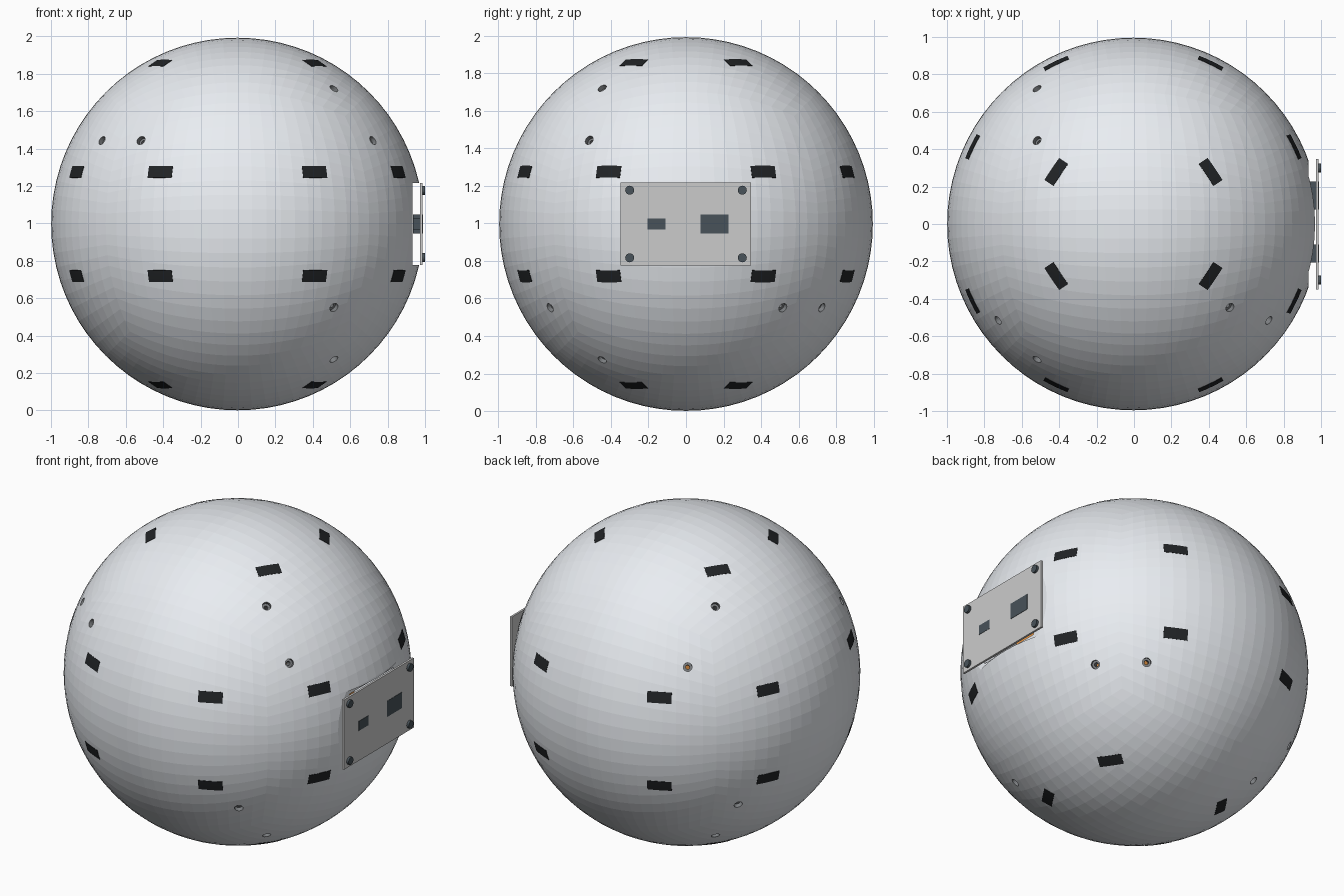
import bpy, bmesh, math
from mathutils import Vector, Matrix

if "Cube" in bpy.data.objects:
    bpy.data.objects.remove(bpy.data.objects["Cube"])

CENTER = Vector((-0.003, 0, 0.997))
R, R_IN = 0.996, 0.90
AT_CENTER = Matrix.Translation((0, 0, CENTER.z))


def material(name, rgb):
    m = bpy.data.materials.new(name)
    m.diffuse_color = (*rgb, 1)
    m.use_nodes = True
    m.node_tree.nodes["Principled BSDF"].inputs["Base Color"].default_value = m.diffuse_color
    return m


PALE = material("pale_grey", (0.82, 0.85, 0.89))
PLATE = material("plate_grey", (0.80, 0.81, 0.81))
STEEL = material("steel", (0.2, 0.21, 0.22))
BLACK = material("black", (0.015, 0.017, 0.019))
SLATE = material("slate", (0.065, 0.085, 0.1))
ORANGE = material("orange", (0.85, 0.32, 0.06))


def finish(name, bm, mat=None):
    me = bpy.data.meshes.new(name)
    bm.to_mesh(me)
    bm.free()
    ob = bpy.data.objects.new(name, me)
    bpy.context.collection.objects.link(ob)
    if mat:
        me.materials.append(mat)
    return ob


def box(name, lo, hi, mat=None):
    bm = bmesh.new()
    lo, hi = Vector(lo), Vector(hi)
    m = AT_CENTER @ Matrix.Translation((lo + hi) / 2) @ Matrix.Diagonal((*(hi - lo), 1))
    bmesh.ops.create_cube(bm, size=1, matrix=m)
    return finish(name, bm, mat)


def radial_frame(d):
    """Local z points outward, local x runs horizontally round the ball."""
    z = Vector(d).normalized()
    x = Vector((0, 0, 1)).cross(z).normalized()
    m = Matrix((x, z.cross(x), z)).transposed().to_4x4()
    return Matrix.Translation(CENTER) @ m


def append_mesh(bm, part):
    tmp = bpy.data.meshes.new("tmp")
    part.to_mesh(tmp)
    part.free()
    bm.from_mesh(tmp)
    bpy.data.meshes.remove(tmp)


def add_cube_sphere(bm, radius, flip=False):
    b = bmesh.new()
    bmesh.ops.create_cube(b, size=2)
    bmesh.ops.subdivide_edges(b, edges=b.edges[:], cuts=19, use_grid_fill=True)
    for v in b.verts:
        p = Vector([math.tan(c * math.pi / 4) for c in v.co])
        v.co = CENTER + p.normalized() * radius
    if flip:
        bmesh.ops.reverse_faces(b, faces=b.faces[:])
    append_mesh(bm, b)


def add_pad(bm, frame, w, h):
    """Block whose outer face follows the ball."""
    b = bmesh.new()
    bmesh.ops.create_cube(b, size=1)
    bmesh.ops.subdivide_edges(b, edges=b.edges[:], cuts=3, use_grid_fill=True)
    for v in b.verts:
        p = Vector((v.co.x * w, v.co.y * h, 0))
        r = 0.975 + (v.co.z + .5) * (R + .001 - 0.975)
        p.z = math.sqrt(r * r - p.length_squared)
        v.co = frame @ p
    append_mesh(bm, b)


def add_stepped_pin(bm, frame, profile, n=20):
    rings = [[bm.verts.new(frame @ Vector((r * math.cos(2 * math.pi * i / n),
                                           r * math.sin(2 * math.pi * i / n), z)))
              for i in range(n)] for r, z in profile]
    for a, b in zip(rings, rings[1:]):
        for i in range(n):
            j = (i + 1) % n
            bm.faces.new((a[i], a[j], b[j], b[i]))
    bm.faces.new(rings[0][::-1])
    bm.faces.new(rings[-1])


def cut(target, cutter):
    cutter.hide_render = True
    mod = target.modifiers.new("cut", 'BOOLEAN')
    mod.operation = 'DIFFERENCE'
    mod.solver = 'EXACT'
    mod.material_mode = 'TRANSFER'
    mod.object = cutter
    bpy.context.view_layer.objects.active = target
    bpy.ops.object.modifier_apply(modifier=mod.name)
    bpy.data.objects.remove(cutter)


# Hollow faceted ball
bm = bmesh.new()
add_cube_sphere(bm, R)
add_cube_sphere(bm, R_IN, flip=True)
shell = finish("ball_shell", bm, PALE)

# Counterbored screw holes, two near most of the cube corners
P, Q, S = (.73, .52, .45), (.52, .73, .45), (.52, .45, .73)
corners = [((-1, -1, 1), (P, Q)), ((1, -1, 1), (S, P)), ((1, -1, -1), (Q, S)),
           ((1, 1, -1), (P, Q)), ((-1, 1, -1), (S, P)), ((-1, 1, 1), (Q, S))]
bm = bmesh.new()
for sign, pair in corners:
    for p in pair:
        f = radial_frame([s * c for s, c in zip(sign, p)])
        add_stepped_pin(bm, f, [(.012, .85), (.012, .97), (.025, .97), (.025, 1.05)])
cut(shell, finish("hole_cutter", bm, STEEL))

# Flat seat for the plate, with an opening through it
cut(shell, box("seat_cutter", (.934, -.38, -.22), (1.2, .38, .22), PALE))
cut(shell, box("opening_cutter", (.7, -.22, -.195), (1.2, .22, .195), PALE))

# 24 dark pads, mirrored into all eight octants
bm = bmesh.new()
for d in ((.415, .28, .865), (.415, .865, .28), (.865, .415, .28)):
    for sx in (-1, 1):
        for sy in (-1, 1):
            for sz in (-1, 1):
                f = radial_frame((d[0] * sx, d[1] * sy, d[2] * sz))
                add_pad(bm, f, .142, .066)
finish("surface_pads", bm, BLACK)

# Service plate floating in front of the opening
box("service_plate", (.973, -.35, -.22), (.986, .347, .22), PLATE)
box("large_module", (.935, .077, -.05), (.988, .226, .05), SLATE)
box("small_module", (.935, -.205, -.03), (.988, -.11, .03), SLATE)

# Plate screws
bm = bmesh.new()
for y in (-.3, .3):
    for z in (-.18, .18):
        f = AT_CENTER @ Matrix.Translation((0, y, z)) @ Matrix.Rotation(math.pi / 2, 4, 'Y')
        add_stepped_pin(bm, f, [(.024, .98), (.024, 1.0)], 16)
finish("plate_screws", bm, SLATE)

# Orange core inside the ball
box("inner_core", (-.5, -.45, -.3), (.5, .45, .3), ORANGE)
